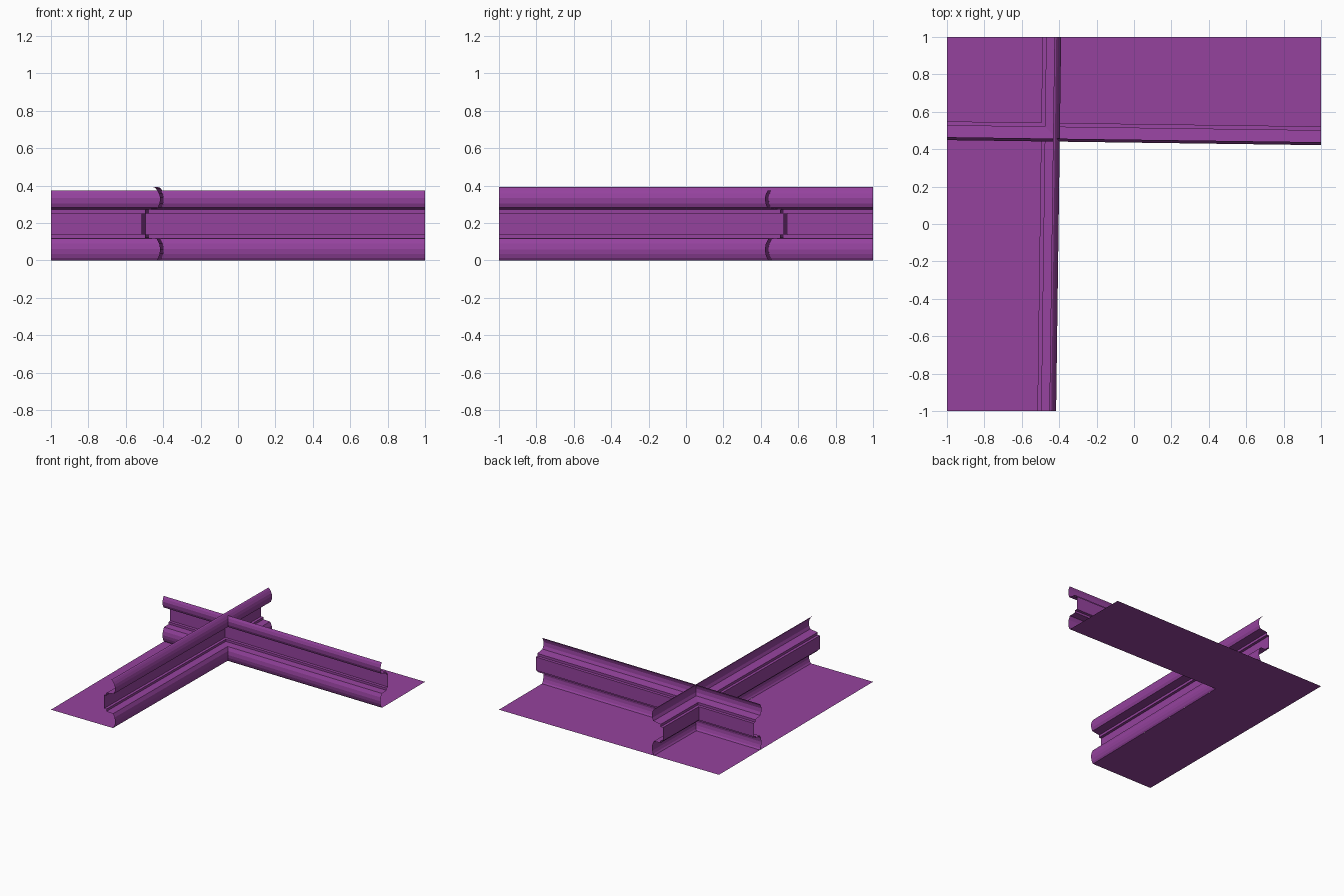
import bpy
import bmesh

cube = bpy.data.objects.get("Cube")
if cube:
    bpy.data.objects.remove(cube, do_unlink=True)

purple = bpy.data.materials.new("purple")
purple.use_nodes = True
colour = (0.30, 0.055, 0.34, 1)
purple.diffuse_color = colour
purple.node_tree.nodes["Principled BSDF"].inputs["Base Color"].default_value = colour

SLANT = 0.0135      # slight turn of both mouldings
LIP_BACK = 0.02     # where the lower lip meets the base


def rail_y(x, depth):
    """Depth position of the moulding that runs along x."""
    return 0.435 + depth - SLANT * x


def rail_x(y, depth):
    """Side position of the moulding that runs along y."""
    return -0.403 - depth + SLANT * y


def make_object(name, bm):
    mesh = bpy.data.meshes.new(name)
    bm.to_mesh(mesh)
    bm.free()
    mesh.materials.append(purple)
    obj = bpy.data.objects.new(name, mesh)
    bpy.context.collection.objects.link(obj)
    return obj


def moulding(name, profile, place, flip):
    """Sweep an open (depth, height) profile between both edges."""
    bm = bmesh.new()
    rows = [[bm.verts.new(place(t, d, z)) for d, z in profile] for t in (-1, 1)]
    for i in range(len(profile) - 1):
        quad = [rows[0][i], rows[1][i], rows[1][i + 1], rows[0][i + 1]]
        bm.faces.new(quad[::-1] if flip else quad)
    return make_object(name, bm)


# Moulding section: lower lip, stepped recess, upper lip
lower_lip = [(LIP_BACK, 0), (0.011, 0.012), (0.003, 0.035), (0, 0.06),
             (0.005, 0.09), (0.019, 0.118)]
recess = [(0.08, 0.12), (0.08, 0.138), (0.1, 0.14),
          (0.1, 0.25), (0.08, 0.252), (0.08, 0.272)]
upper_lip = [(0.013, 0.282), (0.003, 0.305), (0, 0.335), (0.006, 0.357), (0.016, 0.375)]
section = lower_lip + recess + upper_lip

moulding("cross_moulding", section,
         lambda t, d, z: (t, rail_y(t, d), z), False)
# The lengthwise moulding ends in a small curled top
moulding("long_moulding", section + [(0.026, 0.388), (0.036, 0.392)],
         lambda t, d, z: (rail_x(t, d), t, z), False)

# L-shaped base sheet
corner_x = rail_x(0.45, LIP_BACK)
corner_y = rail_y(corner_x, LIP_BACK)
outline = [(-1, -1), (rail_x(-1, LIP_BACK), -1), (corner_x, corner_y),
           (1, rail_y(1, LIP_BACK)), (1, 1), (-1, 1)]
bm = bmesh.new()
bm.faces.new([bm.verts.new((x, y, 0)) for x, y in outline])
make_object("base_sheet", bm)
